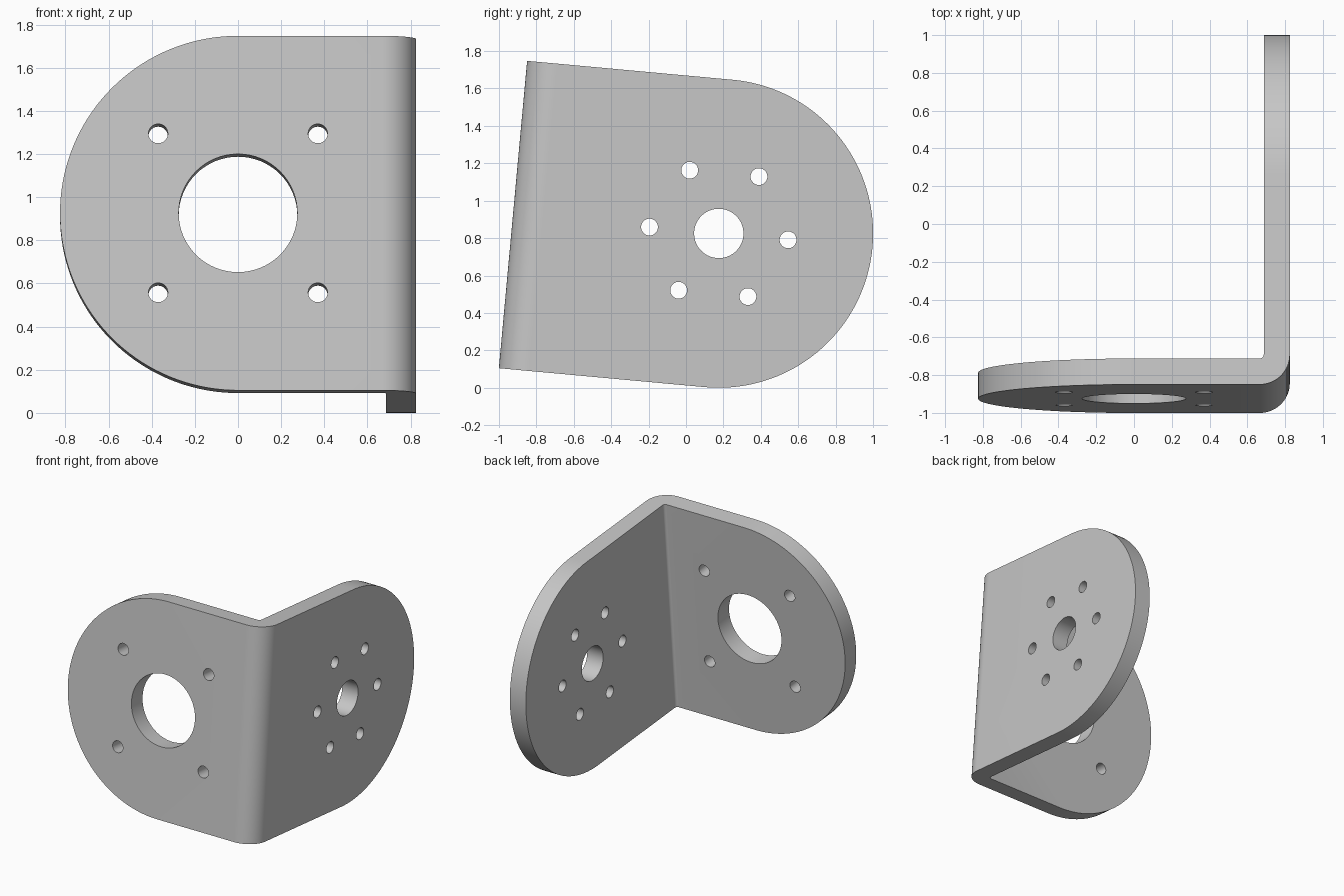
import bpy, bmesh, math
from mathutils import Vector, Matrix

if "Cube" in bpy.data.objects:
    bpy.data.objects.remove(bpy.data.objects["Cube"], do_unlink=True)

R = 0.825          # half width of both plates and radius of their round ends
T = 0.138          # sheet thickness
REACH = 1.105      # distance from front face to centre of the side plate's round end
BEND = 0.16        # outer bend radius
TILT = math.radians(-5.25)

steel = bpy.data.materials.new("plain grey steel")
steel.use_nodes = True
grey = (0.57, 0.57, 0.57, 1)
steel.diffuse_color = grey
bsdf = steel.node_tree.nodes["Principled BSDF"]
bsdf.inputs["Base Color"].default_value = grey
bsdf.inputs["Roughness"].default_value = 0.6


def arc(cx, cy, r, start, end, steps):
    angles = [math.radians(start + (end - start) * i / steps) for i in range(steps + 1)]
    return [(cx + r * math.cos(a), cy + r * math.sin(a)) for a in angles]


def prism(name, points, place, low, high):
    """Extrude a 2D outline; place(a, b, h) maps outline and height to 3D."""
    bm = bmesh.new()
    face = bm.faces.new([bm.verts.new(place(a, b, low)) for a, b in points])
    top = bmesh.ops.extrude_face_region(bm, geom=[face])["geom"]
    shift = Vector(place(0, 0, high)) - Vector(place(0, 0, low))
    bmesh.ops.translate(bm, vec=shift, verts=[v for v in top if isinstance(v, bmesh.types.BMVert)])
    bmesh.ops.recalc_face_normals(bm, faces=bm.faces)
    mesh = bpy.data.meshes.new(name)
    bm.to_mesh(mesh)
    bm.free()
    mesh.materials.append(steel)
    obj = bpy.data.objects.new(name, mesh)
    bpy.context.collection.objects.link(obj)
    return obj


def cut(target, tool, operation):
    tool.hide_render = True
    mod = target.modifiers.new(tool.name, "BOOLEAN")
    mod.operation, mod.solver, mod.object = operation, "EXACT", tool
    bpy.context.view_layer.objects.active = target
    bpy.ops.object.modifier_apply(modifier=mod.name)
    bpy.data.objects.remove(tool, do_unlink=True)


def along_x(a, b, h): return (h, a, b)
def along_y(a, b, h): return (a, h, b)
def along_z(a, b, h): return (a, b, h)


# Bent sheet: L-shaped section with a rounded corner, origin on the front face
inner = BEND - T
far = REACH + R + 0.1
cx, cy = R - BEND, BEND
section = ([(-R - 0.1, 0)] + arc(cx, cy, BEND, -90, 0, 16) + [(R, far), (R - T, far)]
           + arc(cx, cy, inner, 0, -90, 6) + [(-R - 0.1, T)])
bracket = prism("bent_bracket", section, along_z, -R, R)

# Round off the free end of each plate
front_shape = arc(0, 0, R, 90, 270, 72) + [(0, -R - 0.1), (R + 0.1, -R - 0.1), (R + 0.1, R + 0.1), (0, R + 0.1)]
cut(bracket, prism("front_outline", front_shape, along_y, -0.1, far + 0.1), "INTERSECT")
side_shape = arc(REACH, 0, R, -90, 90, 72) + [(REACH, R + 0.1), (-0.1, R + 0.1), (-0.1, -R - 0.1), (REACH, -R - 0.1)]
cut(bracket, prism("side_outline", side_shape, along_x, -R - 0.2, R + 0.1), "INTERSECT")


def hole(a, b, r, steps, place, low, high):
    cut(bracket, prism("hole_cutter", arc(a, b, r, 0, 360, steps)[:-1], place, low, high), "DIFFERENCE")


# Front plate: large bore and four screw holes
hole(0, 0, 0.275, 64, along_y, -0.1, T + 0.1)
for sx in (-1, 1):
    for sz in (-1, 1):
        hole(0.37 * sx, 0.37 * sz, 0.045, 28, along_y, -0.1, T + 0.1)

# Side plate: bore and a ring of six holes
hole(REACH, 0, 0.132, 48, along_x, R - T - 0.1, R + 0.1)
for i in range(6):
    a = math.radians(60 * i)
    hole(REACH + 0.372 * math.cos(a), 0.372 * math.sin(a), 0.045, 28, along_x, R - T - 0.1, R + 0.1)

# Tilt the bracket so it rests on the side plate's curved edge
bracket.data.transform(Matrix.Translation((0, -0.925, 0.926)) @ Matrix.Rotation(TILT, 4, "X"))
lowest = min(v.co.z for v in bracket.data.vertices)
bracket.data.transform(Matrix.Translation((0, 0, -lowest)))

bpy.ops.object.select_all(action="DESELECT")
bracket.select_set(True)
bpy.context.view_layer.objects.active = bracket
bpy.ops.object.shade_smooth_by_angle(angle=math.radians(30))
